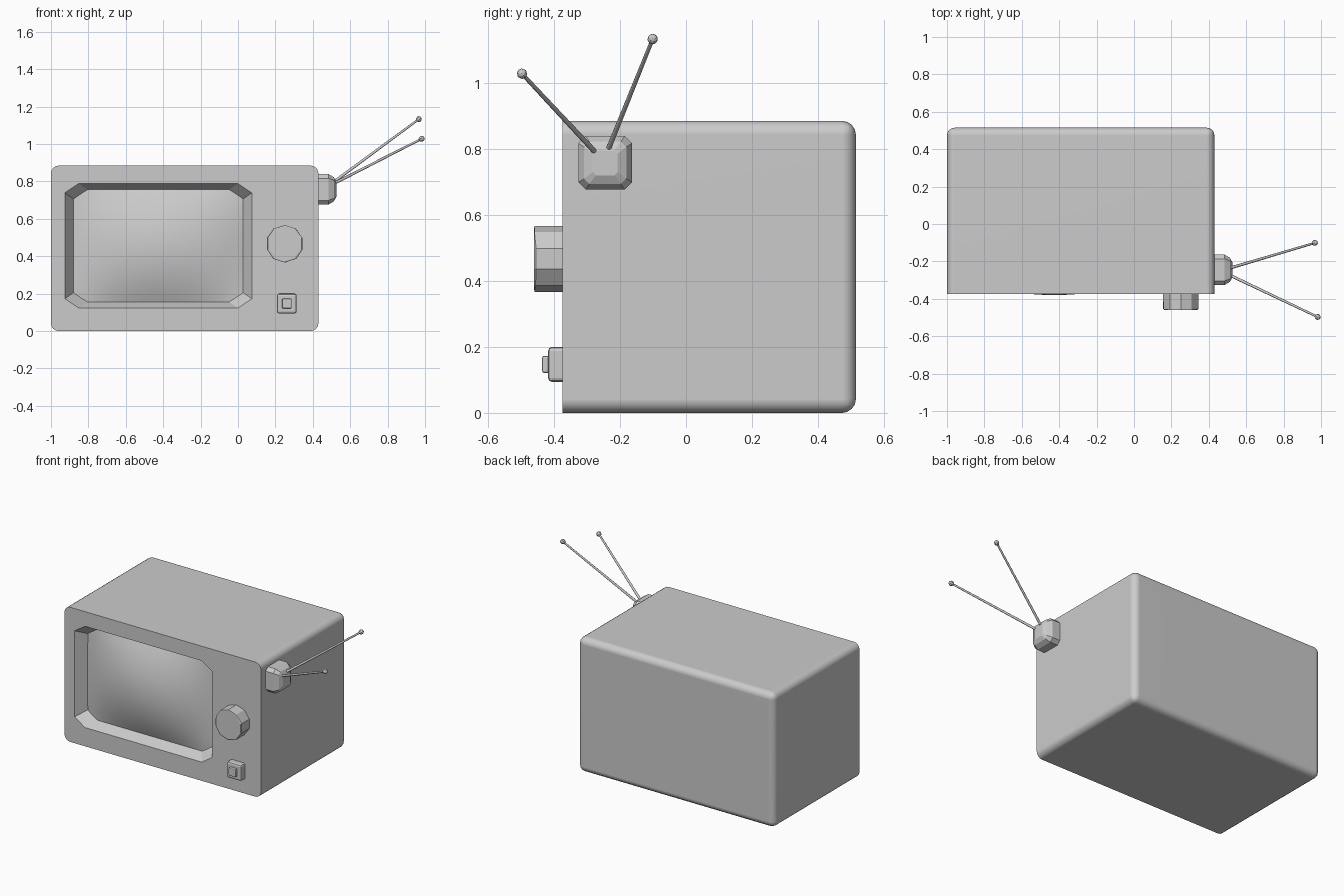
import bpy, bmesh, math
from mathutils import Vector, Matrix

if "Cube" in bpy.data.objects:
    bpy.data.objects.remove(bpy.data.objects["Cube"])

FRONT = -0.375


def finish(name, bm, smooth=None):
    bmesh.ops.recalc_face_normals(bm, faces=bm.faces)
    me = bpy.data.meshes.new(name)
    bm.to_mesh(me)
    bm.free()
    ob = bpy.data.objects.new(name, me)
    bpy.context.collection.objects.link(ob)
    if smooth:
        bpy.ops.object.select_all(action='DESELECT')
        ob.select_set(True)
        bpy.context.view_layer.objects.active = ob
        bpy.ops.object.shade_smooth_by_angle(angle=math.radians(smooth))
    return ob


def box_bm(lo, hi):
    bm = bmesh.new()
    lo, hi = Vector(lo), Vector(hi)
    bmesh.ops.create_cube(bm, size=1)
    for v in bm.verts:
        v.co = Vector([(lo[i] + hi[i]) / 2 + v.co[i] * (hi[i] - lo[i]) for i in range(3)])
    return bm


def bevel(bm, edges, width, seg):
    bmesh.ops.bevel(bm, geom=edges, offset=width, segments=seg, profile=0.5, affect='EDGES')


def not_on(bm, axis, value):
    """Edges that do not lie in the plane axis = value."""
    return [e for e in bm.edges if not all(abs(v.co[axis] - value) < 1e-5 for v in e.verts)]


def octagon(hw, hh, cw, ch):
    return [(hw, -hh + ch), (hw, hh - ch), (hw - cw, hh), (-hw + cw, hh),
            (-hw, hh - ch), (-hw, -hh + ch), (-hw + cw, -hh), (hw - cw, -hh)]


def loft(rings):
    bm = bmesh.new()
    loops = [[bm.verts.new(p) for p in r] for r in rings]
    for a, b in zip(loops, loops[1:]):
        for i in range(len(a)):
            j = (i + 1) % len(a)
            bm.faces.new((a[i], a[j], b[j], b[i]))
    bm.faces.new(loops[0])
    bm.faces.new(loops[-1])
    return bm


# cabinet: rounded everywhere except around the front face
bm = box_bm((-1, FRONT, 0), (0.43, 0.515, 0.885))
bevel(bm, not_on(bm, 1, FRONT), 0.042, 4)
cabinet = finish("cabinet", bm, 35)

# tapered, chamfered screen recess
CX, CZ = -0.426, 0.456
rings = []
for y, hw, hh in ((FRONT - 0.02, 0.513, 0.341), (FRONT, 0.50, 0.333),
                  (FRONT + 0.07, 0.453, 0.30), (FRONT + 0.09, 0.44, 0.29)):
    rings.append([(CX + x, y, CZ + z) for x, z in octagon(hw, hh, 0.075, 0.05)])
cutter = finish("recess_cutter", loft(rings))
cutter.hide_render = True
cutter.hide_viewport = True
mod = cabinet.modifiers.new("recess", 'BOOLEAN')
mod.operation = 'DIFFERENCE'
mod.solver = 'EXACT'
mod.object = cutter
wn = cabinet.modifiers.new("normals", 'WEIGHTED_NORMAL')
wn.keep_sharp = True

# bulging screen glass
bm = bmesh.new()
bmesh.ops.create_grid(bm, x_segments=16, y_segments=16, size=1)
for v in bm.verts:
    u, w = v.co.x, v.co.y
    v.co = (CX + u * 0.455, FRONT + 0.07 - 0.075 * (1 - u * u) * (1 - w * w), CZ + w * 0.302)
for f in bm.faces:
    f.normal_update()
screen = finish("screen", bm, 60)
if screen.data.polygons[0].normal.y > 0:
    screen.data.flip_normals()

# ten-sided tuning knob
bm = bmesh.new()
bmesh.ops.create_cone(bm, cap_ends=True, segments=10, radius1=0.1, radius2=0.1, depth=0.09)
bm.transform(Matrix.Translation((0.25, -0.415, 0.467)) @ Matrix.Rotation(math.pi / 2, 4, 'X')
             @ Matrix.Rotation(math.pi / 2 - math.atan2(bm.verts[0].co.y, bm.verts[0].co.x)
                               if hasattr(bm.verts, "ensure_lookup_table") and not bm.verts.ensure_lookup_table()
                               else 0, 4, 'Z'))
rim = [e for e in bm.edges if all(v.co.y < -0.45 for v in e.verts)]
bevel(bm, rim, 0.006, 1)
finish("tuning_knob", bm)

# power button: base and raised centre
for name, h, y0, y1, b in (("button_base", 0.053, -0.418, -0.37, 0.012),
                           ("button_cap", 0.026, -0.436, -0.41, 0.006)):
    bm = box_bm((0.261 - h, y0, 0.147 - h), (0.261 + h, y1, 0.147 + h))
    bevel(bm, not_on(bm, 1, y1), b, 2)
    finish(name, bm)

# aerial mount on the right side
rings = []
for x, h, c in ((0.425, 0.081, 0.022), (0.485, 0.081, 0.022), (0.513, 0.064, 0.016), (0.527, 0.038, 0.01)):
    rings.append([(x, -0.245 + a, 0.758 + b) for a, b in octagon(h, h, c, c)])
finish("aerial_mount", loft(rings))

# two aerial rods with ball tips
for i, (a, b) in enumerate((((0.515, -0.275, 0.79), (0.982, -0.497, 1.028)),
                            ((0.515, -0.235, 0.80), (0.967, -0.101, 1.133)))):
    a, b = Vector(a), Vector(b)
    d = b - a
    rot = d.to_track_quat('Z', 'Y').to_matrix().to_4x4()
    bm = bmesh.new()
    bmesh.ops.create_cone(bm, cap_ends=True, segments=8, radius1=0.008, radius2=0.006, depth=d.length,
                          matrix=Matrix.Translation((a + b) / 2) @ rot)
    finish(f"aerial_rod_{i + 1}", bm, 50)
    bm = bmesh.new()
    bmesh.ops.create_uvsphere(bm, u_segments=8, v_segments=6, radius=0.016,
                              matrix=Matrix.Translation(b) @ rot)
    finish(f"aerial_tip_{i + 1}", bm)
